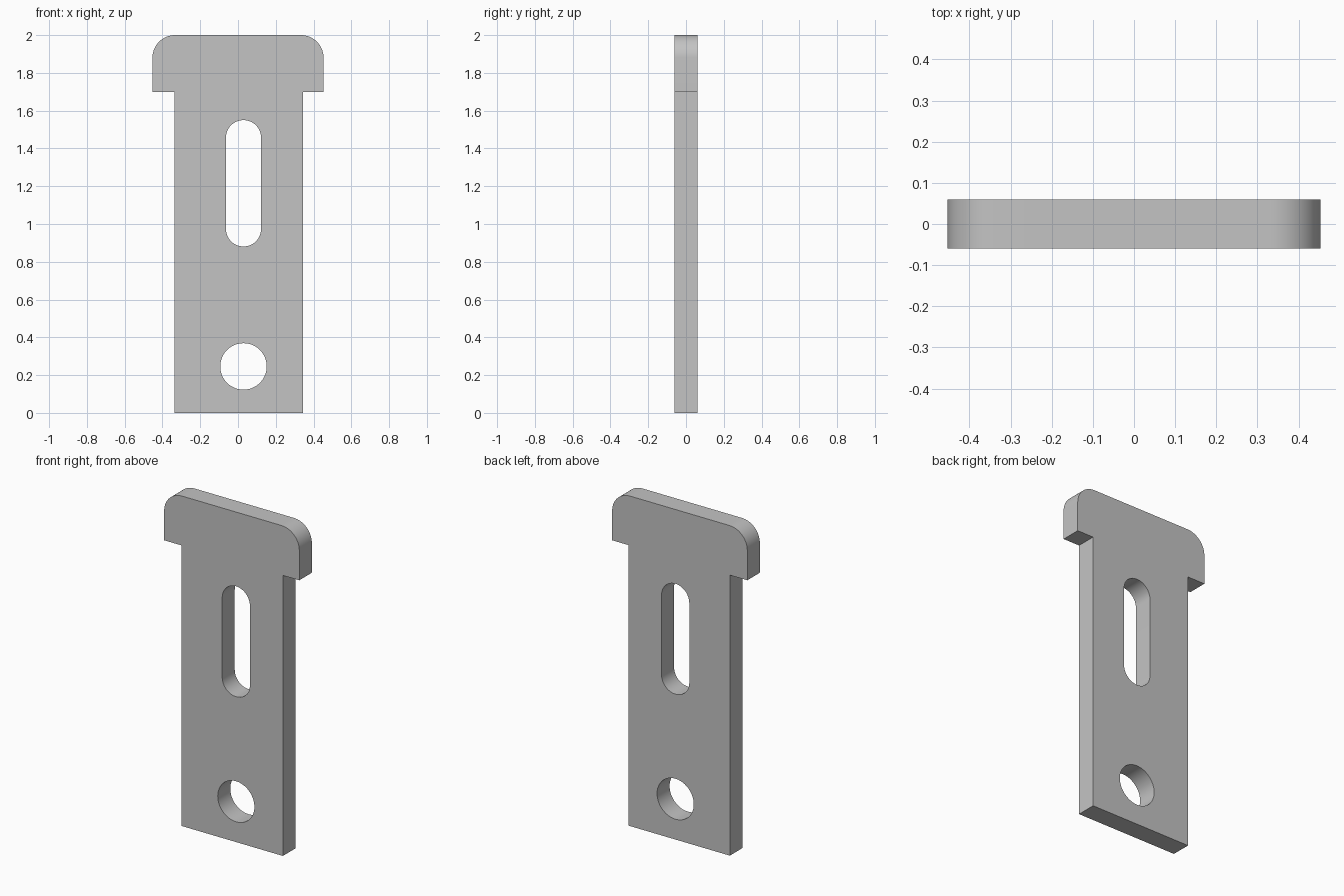
import bpy, bmesh
from math import cos, sin, pi, radians

cube = bpy.data.objects.get("Cube")
if cube:
    bpy.data.objects.remove(cube, do_unlink=True)

HALF_THICK = 0.06
HEAD, HEAD_BOTTOM, TOP, CORNER = 0.453, 1.7, 2.0, 0.12
SHANK_LEFT, SHANK_RIGHT = 0.343, -0.336
HOLE_X = 0.029


def arc(cx, cz, r, start, end, steps):
    """Points on an arc, angles in degrees."""
    angles = [radians(start + (end - start) * i / steps) for i in range(steps + 1)]
    return [(cx + r * cos(a), cz + r * sin(a)) for a in angles]


# Outline of the shank and the wider head with rounded upper corners
outline = [(SHANK_RIGHT, 0), (SHANK_LEFT, 0), (SHANK_LEFT, HEAD_BOTTOM), (HEAD, HEAD_BOTTOM)]
outline += arc(HEAD - CORNER, TOP - CORNER, CORNER, 0, 90, 16)
outline += arc(CORNER - HEAD, TOP - CORNER, CORNER, 90, 180, 16)
outline += [(-HEAD, HEAD_BOTTOM), (SHANK_RIGHT, HEAD_BOTTOM)]

# Long slot and round hole
slot_r = 0.093
slot = arc(HOLE_X, 1.55 - slot_r, slot_r, 0, 180, 24)
slot += arc(HOLE_X, 0.881 + slot_r, slot_r, 180, 360, 24)
hole = arc(HOLE_X, 0.246, 0.123, 0, 360, 48)[:-1]

# Filled profile, extruded to the plate thickness
curve = bpy.data.curves.new("plate_profile", "CURVE")
curve.dimensions = "2D"
curve.fill_mode = "BOTH"
curve.extrude = HALF_THICK
for loop in (outline, slot, hole):
    spline = curve.splines.new("POLY")
    spline.points.add(len(loop) - 1)
    for point, (x, z) in zip(spline.points, loop):
        point.co = (x, z, 0, 1)
    spline.use_cyclic_u = True

plate = bpy.data.objects.new("slotted_plate", curve)
plate.rotation_euler.x = pi / 2
bpy.context.collection.objects.link(plate)
bpy.ops.object.select_all(action="DESELECT")
plate.select_set(True)
bpy.context.view_layer.objects.active = plate
bpy.ops.object.convert(target="MESH")
plate = bpy.context.view_layer.objects.active
bpy.ops.object.transform_apply(location=False, rotation=True, scale=False)

# Weld the caps to the walls
bm = bmesh.new()
bm.from_mesh(plate.data)
bmesh.ops.remove_doubles(bm, verts=bm.verts, dist=0.0001)
bmesh.ops.recalc_face_normals(bm, faces=bm.faces)
bm.to_mesh(plate.data)
bm.free()
bpy.ops.object.shade_smooth_by_angle(angle=radians(30))

# Plain grey
grey = bpy.data.materials.new("plain grey")
grey.use_nodes = True
colour = (0.55, 0.55, 0.55, 1)
grey.diffuse_color = colour
grey.node_tree.nodes["Principled BSDF"].inputs["Base Color"].default_value = colour
plate.data.materials.clear()
plate.data.materials.append(grey)
